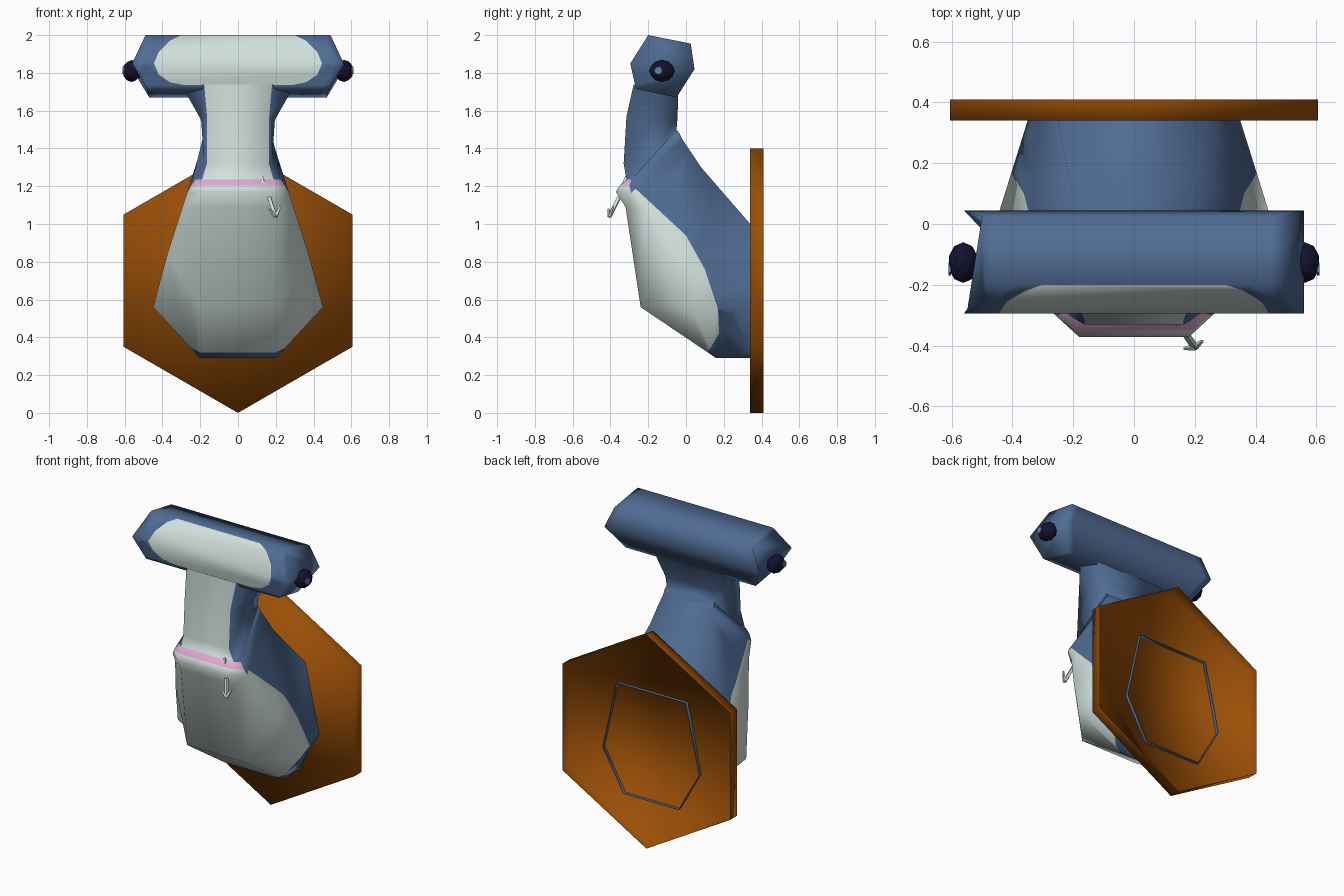
import bpy, bmesh, math
from mathutils import Vector

if "Cube" in bpy.data.objects:
    bpy.data.objects.remove(bpy.data.objects["Cube"])


def material(name, rgb):
    m = bpy.data.materials.new(name)
    m.diffuse_color = (*rgb, 1)
    m.use_nodes = True
    m.node_tree.nodes["Principled BSDF"].inputs["Base Color"].default_value = m.diffuse_color
    return m


BLUE = material("slate blue skin", (0.079, 0.148, 0.292))
PALE = material("pale belly", (0.64, 0.75, 0.72))
WOOD = material("orange wood", (0.325, 0.078, 0.002))
PINK = material("pink mouth", (0.74, 0.40, 0.64))
DARK = material("dark eye", (0.006, 0.006, 0.028))
GLINT = material("eye glint", (0.12, 0.22, 0.38))


def finish(bm, name, mats, angle=40):
    bmesh.ops.recalc_face_normals(bm, faces=bm.faces)
    me = bpy.data.meshes.new(name)
    bm.to_mesh(me)
    bm.free()
    for m in mats:
        me.materials.append(m)
    ob = bpy.data.objects.new(name, me)
    bpy.context.collection.objects.link(ob)
    if angle:
        bpy.ops.object.select_all(action='DESELECT')
        ob.select_set(True)
        bpy.context.view_layer.objects.active = ob
        bpy.ops.object.shade_smooth_by_angle(angle=math.radians(angle))
    return ob


def cut_planes(bm, planes, keep):
    # split only the faces accepted by the keep rule
    for co, no in planes:
        bm.normal_update()
        faces = [f for f in bm.faces if keep(f)]
        edges = list({e for f in faces for e in f.edges})
        verts = list({v for f in faces for v in f.verts})
        bmesh.ops.bisect_plane(bm, geom=verts + edges + faces,
                               dist=1e-4, plane_co=co, plane_no=no)


def inside(p, planes):
    return all((p - co).dot(no) < 0 for co, no in planes)


def loft(bm, rings):
    loops = [[bm.verts.new(p) for p in r] for r in rings]
    n = len(loops[0])
    return [[bm.faces.new((a[i], a[(i + 1) % n], b[(i + 1) % n], b[i])) for i in range(n)]
            for a, b in zip(loops, loops[1:])]


# Hexagonal wooden plaque, hollow and open at the back
bm = bmesh.new()
hexes = [[(0.7 * math.sin(i * math.pi / 3), y, 0.7 + 0.7 * math.cos(i * math.pi / 3))
          for i in range(6)] for y in (0.34, 0.41)]
loft(bm, hexes)
bm.verts.ensure_lookup_table()
bm.faces.new(bm.verts[:6])
finish(bm, "plaque", [WOOD], 180)

# Body: six-sided rings given by belly, flank and back points, mirrored in x
half = [
    ((.20, .362, .29), (.35, .362, .555), (.25, .362, 1.0)),    # open rim behind the plaque face
    ((.20, .34, .29), (.35, .34, .555), (.25, .34, 1.0)),
    ((.20, .16, .29), (.45, .02, .56), (.20, .08, 1.30)),
    ((.20, -.24, .56), (.375, -.11, .84), (.195, .05, 1.345)),
    ((.19, -.32, 1.09), (.298, -.225, 1.08), (.19, .02, 1.39)),
    ((.18, -.372, 1.17), (.27, -.29, 1.165), (.185, .0, 1.42)),
    ((.19, -.35, 1.205), (.25, -.30, 1.20), (.18, -.02, 1.45)),
    ((.19, -.315, 1.235), (.225, -.29, 1.235), (.18, -.035, 1.48)),
    ((.165, -.33, 1.32), (.18, -.20, 1.33), (.175, -.05, 1.50)),
    ((.165, -.315, 1.57), (.195, -.18, 1.55), (.18, -.045, 1.56)),
    ((.18, -.277, 1.738), (.29, -.15, 1.72), (.27, -.04, 1.72)),
]
bm = bmesh.new()
bands = loft(bm, [list(r) + [(-x, y, z) for x, y, z in reversed(r)] for r in half])
for band in bands[7:]:
    band[5].material_index = 1          # pale throat
for i in (0, 4, 5):
    bands[6][i].material_index = 2      # pink mouth line
# Belly colour border, seen from the side
border = [(-.27, 1.19), (-.13, 1.06), (0, .94), (.10, .76), (.17, .55), (.175, .42), (.115, .32)]
planes = [(Vector((0, a[0], a[1])), Vector((0, a[1] - b[1], b[0] - a[0])))
          for a, b in zip(border, border[1:])]
cut_planes(bm, planes, lambda f: f.calc_center_median().z < 1.25)
for f in bm.faces:
    if f.material_index == 0 and inside(f.calc_center_median(), planes):
        f.material_index = 1
finish(bm, "body", [BLUE, PALE, PINK], 85)

# Hammer head: six-sided section with a different half-width at each corner
section = [(.49, -.20, 2.0), (.50, .025, 1.955), (.56, .045, 1.82),
           (.47, -.05, 1.67), (.48, -.265, 1.715), (.56, -.295, 1.85)]
bm = bmesh.new()
loft(bm, [[(s * x, y, z) for x, y, z in section] for s in (-1, -.91, .91, 1)])
bmesh.ops.holes_fill(bm, edges=bm.edges[:])
bmesh.ops.recalc_face_normals(bm, faces=bm.faces)
# Rounded pale patch on the front faces
right = [(.28, 2.01), (.36, 1.97), (.42, 1.91), (.445, 1.85), (.42, 1.79), (.36, 1.75), (.28, 1.735)]
outline = right + [(-x, z) for x, z in reversed(right)]
planes = [(Vector((a[0], 0, a[1])), Vector((a[1] - b[1], 0, b[0] - a[0])))
          for a, b in zip(outline, outline[1:] + outline[:1])]
cut_planes(bm, planes, lambda f: f.normal.y < -0.6)
bm.normal_update()
for f in bm.faces:
    if f.normal.y < -0.6 and inside(f.calc_center_median(), planes):
        f.material_index = 1
finish(bm, "hammer_head", [BLUE, PALE], 180)

# Eyes with a small glint plate
for side, s in (("right", 1), ("left", -1)):
    bm = bmesh.new()
    bmesh.ops.create_icosphere(bm, subdivisions=2, radius=1)
    for v in bm.verts:
        v.co = (s * 0.562 + v.co.x * 0.05, -0.127 + v.co.y * 0.067, 1.81 + v.co.z * 0.058)
    finish(bm, side + "_eye", [DARK], 0)
    bm = bmesh.new()
    loft(bm, [[(s * x, -.148 + .022 * math.cos(i * math.pi / 3), 1.812 + .022 * math.sin(i * math.pi / 3))
               for i in range(6)] for x in (.602, .611)])
    bmesh.ops.holes_fill(bm, edges=bm.edges[:])
    finish(bm, side + "_eye_glint", [GLINT], 0)


# Barbed hook through the lip
def rod(bm, a, b, r0, r1):
    a, b = Vector(a), Vector(b)
    q = (b - a).to_track_quat('Z', 'Y')
    loft(bm, [[p + q @ Vector((r * math.cos(t * math.pi / 2), r * math.sin(t * math.pi / 2), 0))
               for t in range(4)] for p, r in ((a, r0), (b, r1))])


bm = bmesh.new()
tip = (.20, -.405, 1.04)
rod(bm, (.125, -.315, 1.25), (.14, -.335, 1.20), .010, .010)
rod(bm, (.165, -.355, 1.14), tip, .012, .012)
rod(bm, tip, (.225, -.385, 1.095), .012, .005)
rod(bm, tip, (.165, -.41, 1.08), .012, .005)
bmesh.ops.holes_fill(bm, edges=bm.edges[:])
finish(bm, "lip_hook", [PALE], 0)
